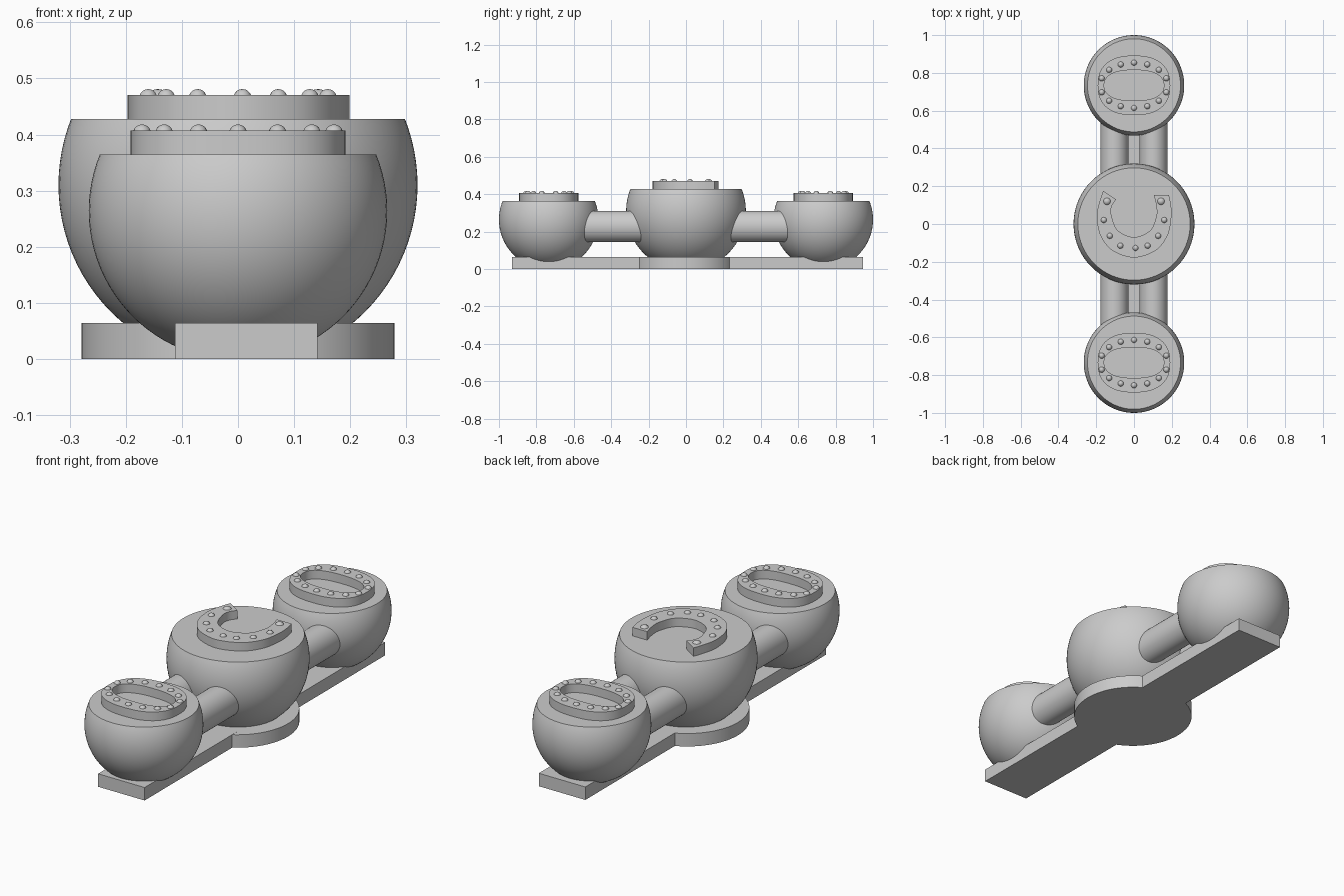
import bpy, bmesh, math
from mathutils import Vector, Matrix

cube = bpy.data.objects.get("Cube")
if cube:
    bpy.data.objects.remove(cube, do_unlink=True)

grey = bpy.data.materials.new("plain grey")
grey.use_nodes = True
COLOUR = (0.6, 0.6, 0.6, 1)
grey.diffuse_color = COLOUR
grey.node_tree.nodes["Principled BSDF"].inputs["Base Color"].default_value = COLOUR


def finish(name, bm, smooth=True):
    bmesh.ops.recalc_face_normals(bm, faces=bm.faces)
    mesh = bpy.data.meshes.new(name)
    bm.to_mesh(mesh)
    bm.free()
    mesh.materials.append(grey)
    obj = bpy.data.objects.new(name, mesh)
    bpy.context.collection.objects.link(obj)
    if smooth:
        bpy.ops.object.select_all(action='DESELECT')
        obj.select_set(True)
        bpy.context.view_layer.objects.active = obj
        bpy.ops.object.shade_smooth_by_angle(angle=math.radians(35))
    return obj


def bowl(name, y, z, radius, top):
    """Sphere cut flat at the top and just above the ground."""
    bm = bmesh.new()
    bmesh.ops.create_uvsphere(bm, u_segments=96, v_segments=48, radius=radius,
                              matrix=Matrix.Translation((0, y, z)))
    for height, direction in ((top, 1), (0.004, -1)):
        cut = bmesh.ops.bisect_plane(
            bm, geom=bm.verts[:] + bm.edges[:] + bm.faces[:],
            plane_co=(0, 0, height), plane_no=(0, 0, direction), clear_outer=True)
        rim = [e for e in cut["geom_cut"] if isinstance(e, bmesh.types.BMEdge)]
        if rim:
            bmesh.ops.contextual_create(bm, geom=rim)
    finish(name, bm)


def extrude_outline(name, points, low, high):
    bm = bmesh.new()
    face = bm.faces.new([bm.verts.new((x, y, low)) for x, y in points])
    new = bmesh.ops.extrude_face_region(bm, geom=[face])["geom"]
    bmesh.ops.translate(bm, vec=(0, 0, high - low),
                        verts=[v for v in new if isinstance(v, bmesh.types.BMVert)])
    finish(name, bm)


def smooth_path(points, steps=6):
    """Catmull-Rom path through the given points."""
    pts = [Vector(p) for p in points]
    pts = [2 * pts[0] - pts[1]] + pts + [2 * pts[-1] - pts[-2]]
    path = []
    for a, b, c, d in zip(pts, pts[1:], pts[2:], pts[3:]):
        for i in range(steps):
            t = i / steps
            path.append(0.5 * (2 * b + (c - a) * t + (2 * a - 5 * b + 4 * c - d) * t * t
                               + (3 * b - a - 3 * c + d) * t ** 3))
    return path + [pts[-2]]


def oval(a, b, y, power=2.4, count=72):
    def bend(v):
        return math.copysign(abs(v) ** (2 / power), v)
    angles = [math.tau * i / count for i in range(count)]
    return [(a * bend(math.cos(t)), y + b * bend(math.sin(t))) for t in angles]


def studs(name, spots, z):
    bm = bmesh.new()
    for x, y, r in spots:
        bmesh.ops.create_uvsphere(bm, u_segments=16, v_segments=10, radius=r,
                                  matrix=Matrix.Translation((x, y, z + 0.011 - r)))
    finish(name, bm)


def oval_ring(name, y, low, high):
    bm = bmesh.new()
    loops = [[bm.verts.new((px, py, z)) for px, py in oval(a, b, y)]
             for a, b, z in ((0.192, 0.158, low), (0.192, 0.158, high),
                             (0.158, 0.081, high), (0.158, 0.081, low))]
    n = len(loops[0])
    for k in range(4):
        one, two = loops[k], loops[(k + 1) % 4]
        for i in range(n):
            j = (i + 1) % n
            bm.faces.new((one[i], one[j], two[j], two[i]))
    finish(name, bm)


# Base: long plate with a round middle
bm = bmesh.new()
bmesh.ops.create_cube(bm, size=1, matrix=Matrix.Translation((0.015, 0.007, 0.032))
                      @ Matrix.Diagonal((0.254, 1.876, 0.064, 1)))
finish("base_plate", bm, smooth=False)
extrude_outline("base_disc", oval(0.279, 0.279, -0.008, power=2), 0, 0.0638)

# Three bowls
bowl("middle_bowl", 0, 0.31, 0.32, 0.428)
END = 0.734
for side, sign in (("front", -1), ("back", 1)):
    y = sign * END
    bowl(side + "_bowl", y, 0.264, 0.266, 0.364)

    # Raised oval ring with a row of studs
    oval_ring(side + "_ring", y, 0.362, 0.407)
    spots = []
    for degrees in (18, 43, 67, 90):
        px, py = 0.18 * math.cos(math.radians(degrees)), 0.12 * math.sin(math.radians(degrees))
        for sx in ((-1, 1) if degrees < 90 else (1,)):
            spots += [(sx * px, y + sy * py, 0.016) for sy in (-1, 1)]
    studs(side + "_ring_studs", spots, 0.407)

    # Pair of tubes joining the bowls
    for hand, sx in (("left", 1), ("right", -1)):
        bm = bmesh.new()
        bmesh.ops.create_cone(
            bm, cap_ends=True, segments=48, radius1=1, radius2=1, depth=0.44,
            matrix=Matrix.Translation((sx * 0.103, sign * 0.4, 0.227))
            @ Matrix.Diagonal((0.075, 1, 0.084, 1)) @ Matrix.Rotation(math.pi / 2, 4, 'X'))
        finish(f"{side}_{hand}_tube", bm)

# Raised open arc on the middle bowl
outer = smooth_path([(-.164, .175), (-.19, .09), (-.196, .03), (-.178, -.06), (-.115, -.14),
                     (0, -.178), (.115, -.14), (.178, -.06), (.197, .03), (.197, .09), (.185, .153)])
inner = smooth_path([(.106, .153), (.119, .09), (.118, .04), (.085, -.035), (0, -.07),
                     (-.085, -.035), (-.118, .04), (-.119, .09), (-.095, .13)])
extrude_outline("middle_arc", outer + inner, 0.426, 0.470)
arc_spots = [(0.008, -0.127, 0.016)]
for sx in (-1, 1):
    arc_spots += [(sx * x, y, r) for x, y, r in ((.143, .12, .022), (.16, .021, .016),
                                                 (.128, -.063, .016), (.072, -.115, .016))]
studs("middle_arc_studs", arc_spots, 0.470)
